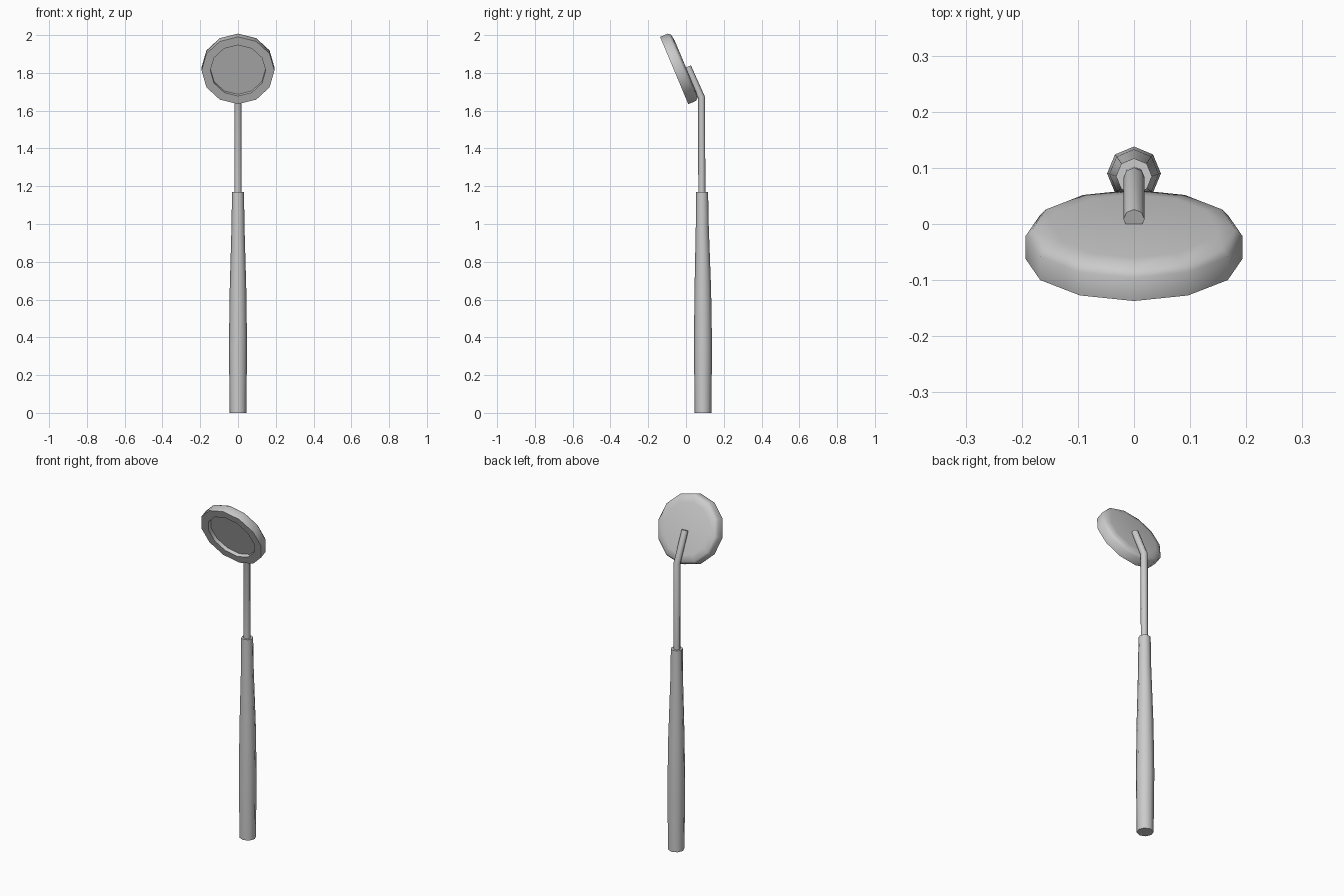
import bpy
import bmesh
import math
from mathutils import Vector

cube = bpy.data.objects.get("Cube")
if cube:
    bpy.data.objects.remove(cube, do_unlink=True)

metal = bpy.data.materials.new("grey metal")
metal.use_nodes = True
grey = (0.6, 0.6, 0.6, 1)
metal.diffuse_color = grey
metal.node_tree.nodes["Principled BSDF"].inputs["Base Color"].default_value = grey


def loft(name, sides, rings, angle):
    """Join rings of (y, z, radius, tilt), all centred on x = 0, and cap both ends."""
    bm = bmesh.new()
    loops = []
    for y, z, radius, tilt in rings:
        centre = Vector((0, y, z))
        across = Vector((0, math.cos(tilt), math.sin(tilt)))
        loop = []
        for i in range(sides):
            a = math.tau * i / sides
            offset = Vector((math.sin(a), 0, 0)) + across * math.cos(a)
            loop.append(bm.verts.new(centre + offset * radius))
        loops.append(loop)
    for low, high in zip(loops, loops[1:]):
        for i in range(sides):
            j = (i + 1) % sides
            bm.faces.new((low[i], low[j], high[j], high[i]))
    bm.faces.new(loops[0])
    bm.faces.new(loops[-1])
    bmesh.ops.recalc_face_normals(bm, faces=bm.faces)
    mesh = bpy.data.meshes.new(name)
    bm.to_mesh(mesh)
    bm.free()
    mesh.materials.append(metal)
    obj = bpy.data.objects.new(name, mesh)
    bpy.context.collection.objects.link(obj)
    bpy.ops.object.select_all(action="DESELECT")
    obj.select_set(True)
    bpy.context.view_layer.objects.active = obj
    bpy.ops.object.shade_smooth_by_angle(angle=math.radians(angle))
    return obj


# Handle: eight-sided grip, swelling low down and tapering to the top
loft("handle", 8, [
    (0.09, 0, 0.044, 0),
    (0.09, 0.35, 0.048, 0),
    (0.089, 0.65, 0.044, 0),
    (0.086, 1.0, 0.034, 0),
    (0.085, 1.17, 0.032, 0),
], 50)

# Stem: thin rod that bends forward into the back of the head
bend = math.radians(22.8)
loft("stem", 8, [
    (0.084, 1.15, 0.0188, 0),
    (0.082, 1.67, 0.0188, bend / 2),
    (0.0085, 1.833, 0.0188, bend),
], 50)

# Head: tilted twelve-sided dish, from the recessed mirror floor round to the back
lean = Vector((0, math.cos(bend), math.sin(bend)))
face_centre = Vector((0, -0.0625, 1.8125))
profile = [(0.022, 0.146), (0, 0.146), (0, 0.193), (0.045, 0.193),
           (0.058, 0.181), (0.064, 0.146)]
head_rings = []
for depth, radius in profile:
    p = face_centre + lean * depth
    head_rings.append((p.y, p.z, radius, bend + math.pi / 2))
loft("mirror_head", 12, head_rings, 60)
